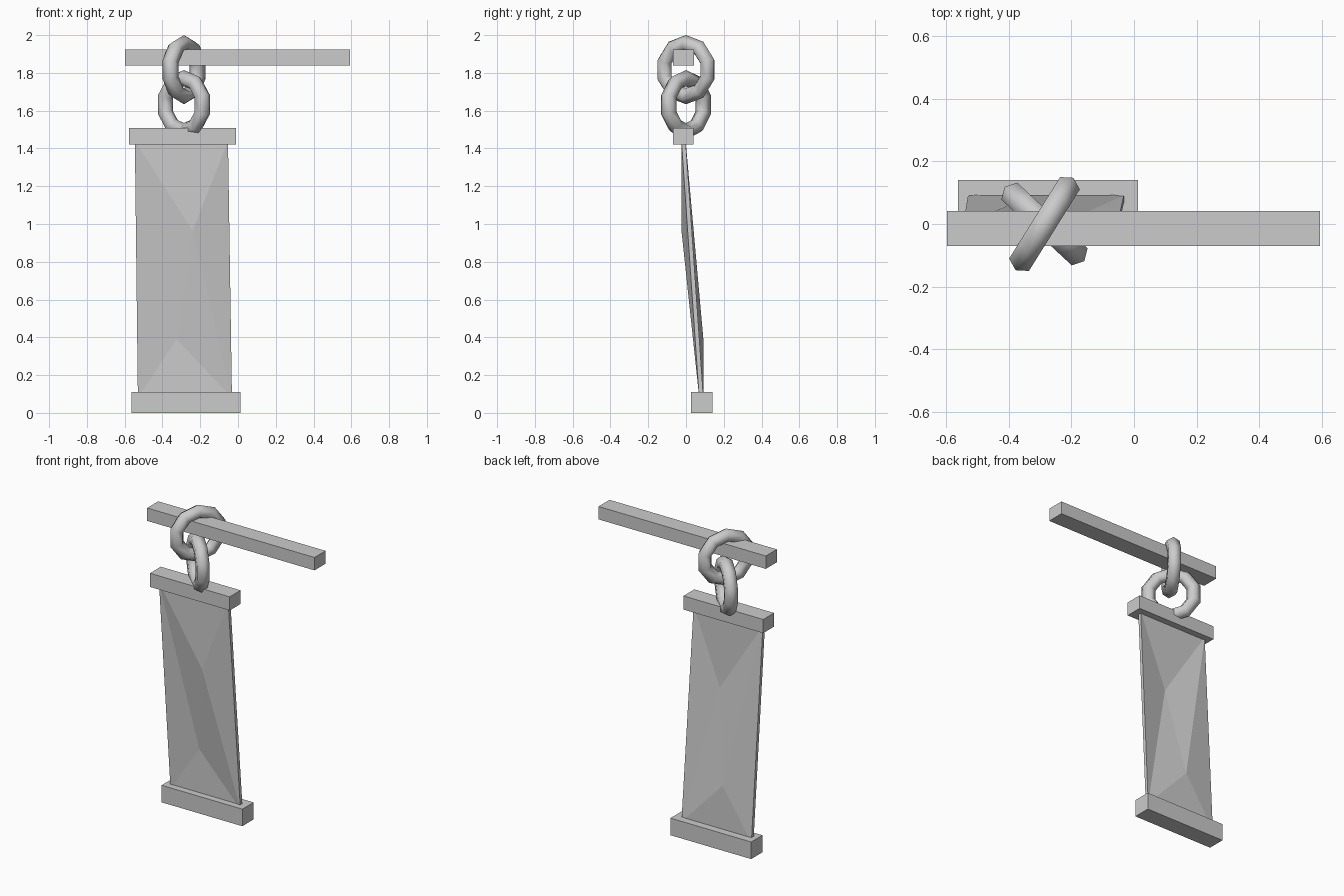
import bpy
import bmesh
from math import radians

if "Cube" in bpy.data.objects:
    bpy.data.objects.remove(bpy.data.objects["Cube"], do_unlink=True)

# Single flat grey
grey = bpy.data.materials.new("plain_grey")
grey.use_nodes = True
grey.diffuse_color = (0.6, 0.6, 0.6, 1)
grey.node_tree.nodes["Principled BSDF"].inputs["Base Color"].default_value = (0.6, 0.6, 0.6, 1)


def bar(name, low, high):
    """Square-edged beam between two opposite corners."""
    centre = [(a + b) / 2 for a, b in zip(low, high)]
    bpy.ops.mesh.primitive_cube_add(size=1, location=centre)
    obj = bpy.context.object
    obj.name = name
    obj.scale = [b - a for a, b in zip(low, high)]
    bpy.ops.object.transform_apply(location=False, rotation=False, scale=True)
    obj.data.materials.append(grey)


def chain_link(name, height, heading):
    """Upright ring whose plane points along the heading, in degrees."""
    bpy.ops.mesh.primitive_torus_add(
        major_segments=10, minor_segments=6, major_radius=0.14, minor_radius=0.043,
        location=(-0.286, 0, height),
        rotation=(0, radians(90), radians(heading - 90)))
    obj = bpy.context.object
    obj.name = name
    obj.data.materials.append(grey)
    bpy.ops.object.shade_smooth()


def cloth():
    """Creased thin sheet: four corners and two fold points, front and back."""
    points = {
        "top_left": (-0.546, -0.024, 1.44), "top_right": (-0.053, -0.024, 1.44),
        "low_left": (-0.53, 0.07, 0.08), "low_right": (-0.032, 0.07, 0.08),
        "high_fold": (-0.24, -0.024, 0.965), "low_fold": (-0.325, 0.07, 0.39),
    }
    triangles = [
        ("top_left", "high_fold", "top_right"),
        ("top_left", "low_fold", "high_fold"),
        ("top_left", "low_left", "low_fold"),
        ("top_right", "high_fold", "low_right"),
        ("high_fold", "low_fold", "low_right"),
        ("low_left", "low_right", "low_fold"),
    ]
    bm = bmesh.new()
    verts = {key: bm.verts.new(co) for key, co in points.items()}
    for tri in triangles:
        bm.faces.new([verts[key] for key in tri])
    # Give the sheet its thickness straight back
    sheet = bmesh.ops.extrude_face_region(bm, geom=bm.faces[:], use_keep_orig=True)
    moved = [v for v in sheet["geom"] if isinstance(v, bmesh.types.BMVert)]
    bmesh.ops.translate(bm, verts=moved, vec=(0, 0.022, 0))
    bmesh.ops.recalc_face_normals(bm, faces=bm.faces[:])
    mesh = bpy.data.meshes.new("banner_cloth")
    bm.to_mesh(mesh)
    bm.free()
    mesh.materials.append(grey)
    obj = bpy.data.objects.new("banner_cloth", mesh)
    bpy.context.collection.objects.link(obj)


# Beams
bar("hanging_beam", (-0.598, -0.07, 1.84), (0.594, 0.042, 1.923))
bar("banner_top_bar", (-0.578, -0.07, 1.42), (-0.01, 0.04, 1.508))
bar("banner_bottom_bar", (-0.563, 0.027, 0), (0.012, 0.141, 0.11))

# Chain
chain_link("upper_chain_link", 1.817, 58)
chain_link("lower_chain_link", 1.632, -43)

# Banner
cloth()
